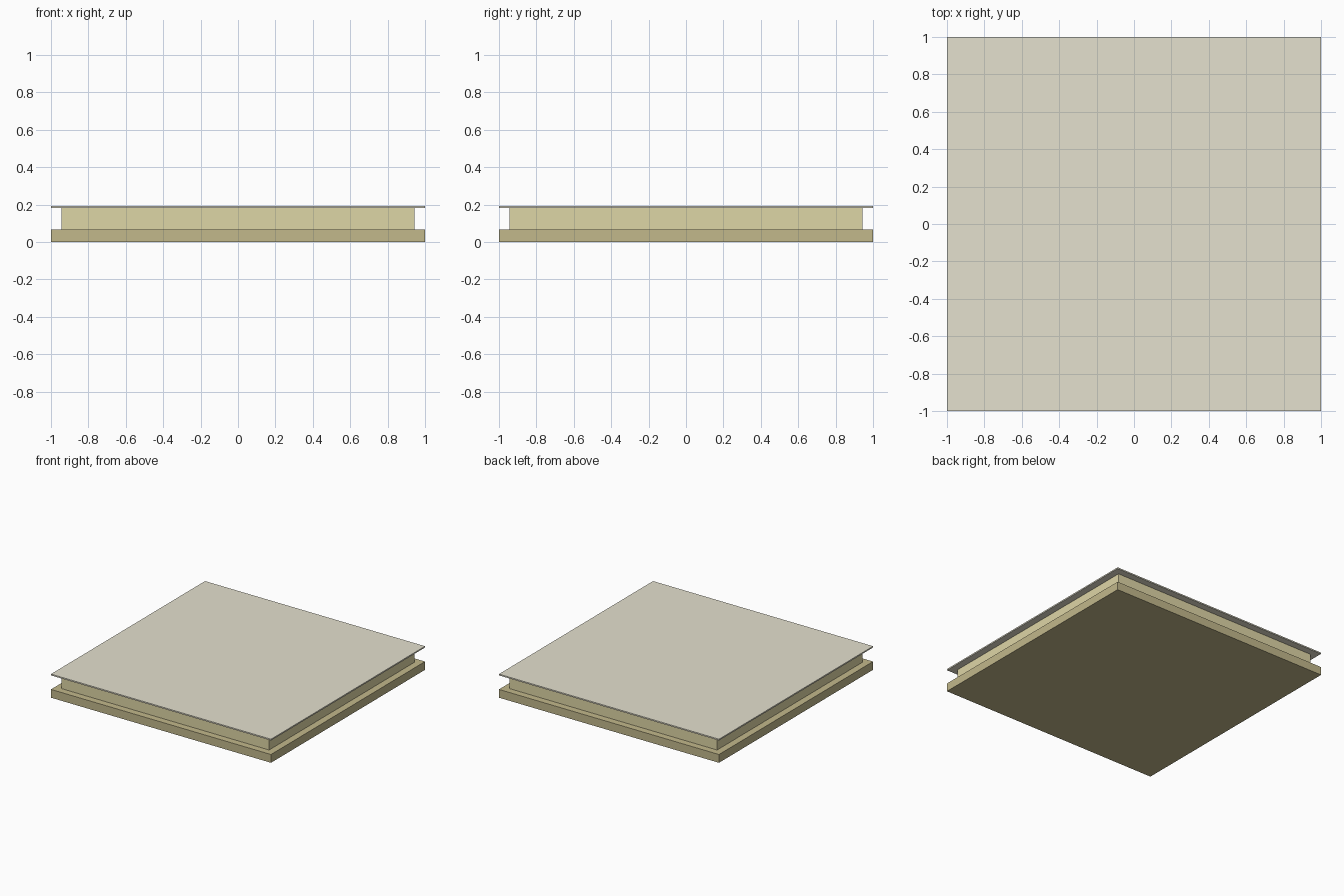
import bpy

if "Cube" in bpy.data.objects:
    bpy.data.objects.remove(bpy.data.objects["Cube"])


def slab(name, half, z0, z1, color):
    """Square slab centred on the z axis, spanning z0 to z1."""
    bpy.ops.mesh.primitive_cube_add(size=1, location=(0, 0, (z0 + z1) / 2))
    obj = bpy.context.object
    obj.name = name
    obj.scale = (2 * half, 2 * half, z1 - z0)
    bpy.ops.object.transform_apply(location=False, rotation=False, scale=True)
    mat = bpy.data.materials.new(name + "_material")
    mat.diffuse_color = (*color, 1)
    mat.use_nodes = True
    mat.node_tree.nodes["Principled BSDF"].inputs["Base Color"].default_value = mat.diffuse_color
    obj.data.materials.append(mat)
    return obj


# Bottom plinth, recessed core and thin overhanging top sheet
slab("base_slab", 1.0, 0.0, 0.068, (0.54, 0.48, 0.26))
slab("recessed_core", 0.943, 0.068, 0.183, (0.73, 0.67, 0.38))
slab("top_sheet", 1.0, 0.183, 0.194, (0.78, 0.75, 0.62))
